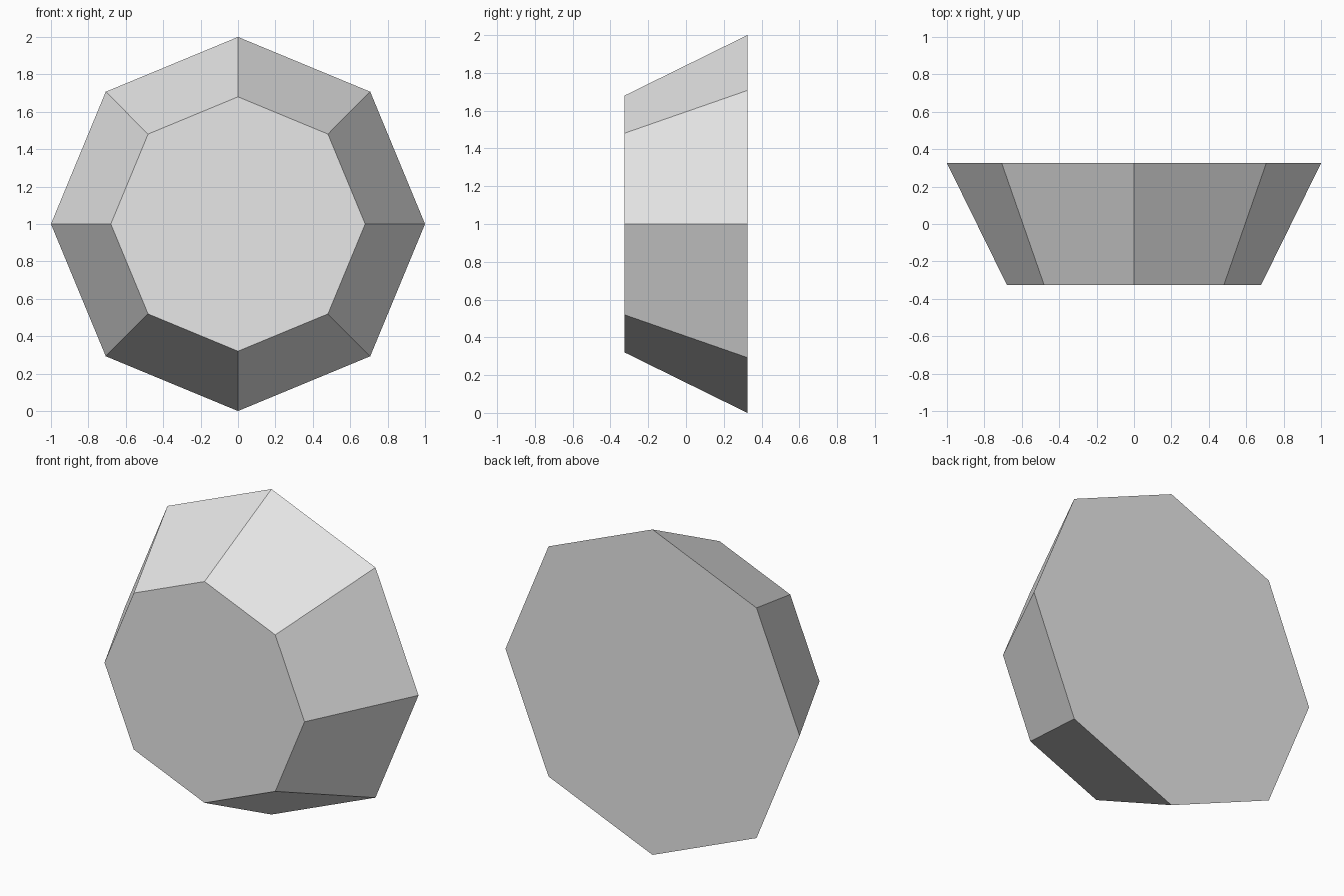
import bpy
import bmesh
from math import pi
from mathutils import Matrix

cube = bpy.data.objects.get("Cube")
if cube:
    bpy.data.objects.remove(cube, do_unlink=True)

# Single plain grey
grey = bpy.data.materials.new("plain grey")
grey.use_nodes = True
colour = (0.8, 0.8, 0.8, 1.0)
grey.diffuse_color = colour
grey.node_tree.nodes["Principled BSDF"].inputs["Base Color"].default_value = colour

SIDES = 8
BACK_RADIUS = 1.0
FRONT_RADIUS = 0.68
DEPTH = 0.65

# Solid tapered octagon, the narrow end facing the front
bm = bmesh.new()
bmesh.ops.create_cone(bm, cap_ends=True, cap_tris=False, segments=SIDES,
                      radius1=BACK_RADIUS, radius2=FRONT_RADIUS, depth=DEPTH)
bmesh.ops.transform(bm, verts=bm.verts,
                    matrix=Matrix.Translation((0, 0, BACK_RADIUS)) @ Matrix.Rotation(pi / 2, 4, 'X'))
bmesh.ops.recalc_face_normals(bm, faces=bm.faces)

mesh = bpy.data.meshes.new("tapered_octagon")
bm.to_mesh(mesh)
bm.free()
mesh.materials.append(grey)
body = bpy.data.objects.new("tapered_octagon", mesh)
bpy.context.collection.objects.link(body)
